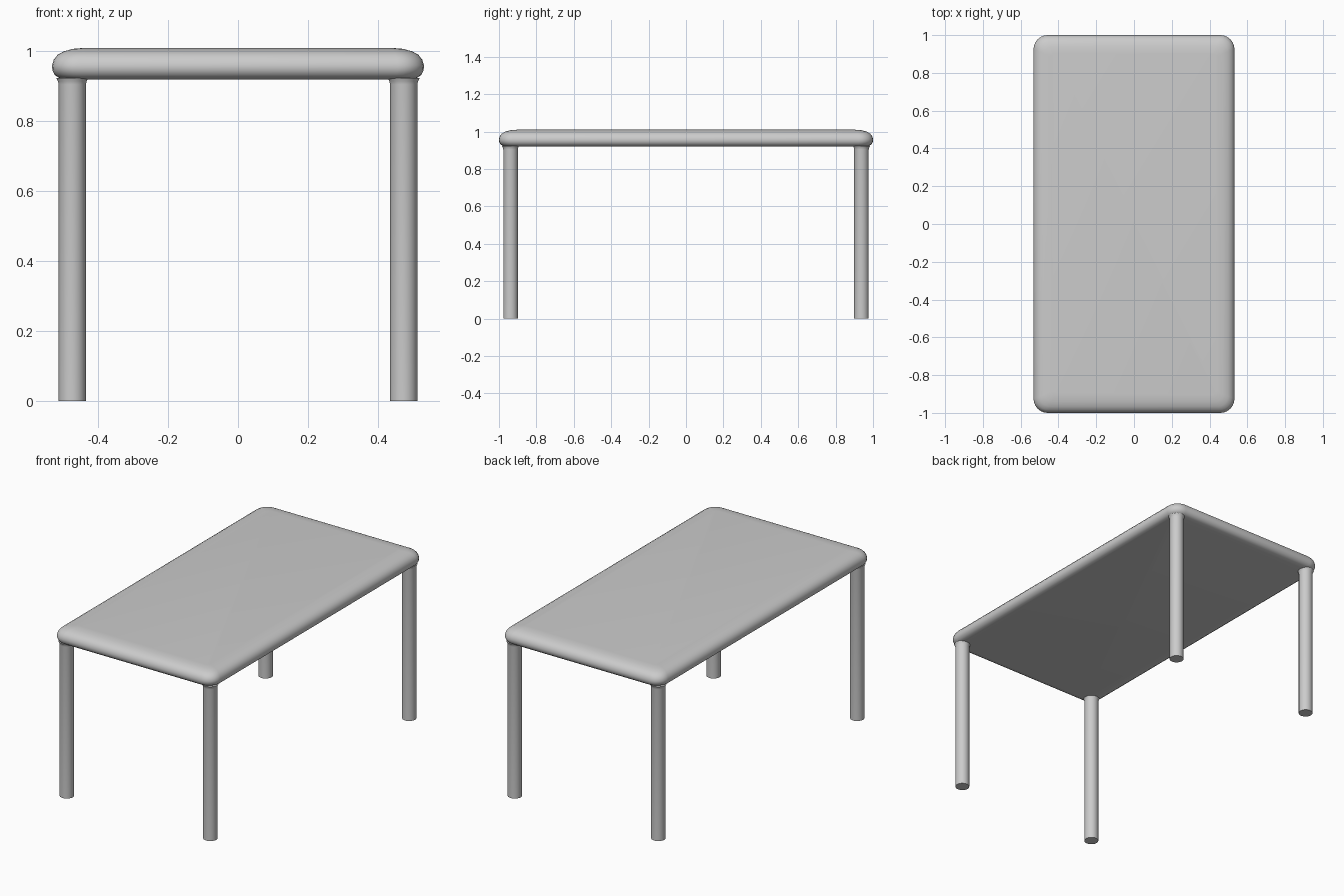
import bpy, bmesh, math

if "Cube" in bpy.data.objects:
    bpy.data.objects.remove(bpy.data.objects["Cube"])

HX, HY, CORNER = 0.532, 1.0, 0.075


def loop_points(inset, z, steps=6):
    """Rounded rectangle, shrunk inward by inset."""
    r = max(CORNER - inset * 0.6, 0.02)
    cx, cy = HX - inset - r, HY - inset - r
    pts = []
    for q, (sx, sy) in enumerate([(1, 1), (-1, 1), (-1, -1), (1, -1)]):
        for i in range(steps + 1):
            a = math.pi / 2 * (q + i / steps)
            pts.append((sx * cx + r * math.cos(a), sy * cy + r * math.sin(a), z))
    return pts


def loft(name, rings):
    """Skin a stack of rings and cap both ends."""
    bm = bmesh.new()
    loops = [[bm.verts.new(p) for p in ring] for ring in rings]
    n = len(loops[0])
    for a, b in zip(loops, loops[1:]):
        for i in range(n):
            j = (i + 1) % n
            bm.faces.new((a[i], a[j], b[j], b[i]))
    bm.faces.new(loops[0][::-1])
    bm.faces.new(loops[-1])
    mesh = bpy.data.meshes.new(name)
    bm.to_mesh(mesh)
    bm.free()
    obj = bpy.data.objects.new(name, mesh)
    bpy.context.collection.objects.link(obj)
    bpy.ops.object.select_all(action='DESELECT')
    bpy.context.view_layer.objects.active = obj
    obj.select_set(True)
    bpy.ops.object.shade_smooth_by_angle(angle=math.radians(40))
    return obj


# Table top: (inset, height) profile of the soft rim, bottom to top
profile = [(0.045, 0.920), (0.022, 0.923), (0.008, 0.932), (0.001, 0.946),
           (0.0, 0.960), (0.005, 0.976), (0.016, 0.990), (0.034, 1.000),
           (0.06, 1.007), (0.095, 1.010)]
loft("table_top", [loop_points(d, z) for d, z in profile])

# Legs: round posts flaring slightly where they meet the top
leg_profile = [(0.039, 0.0), (0.039, 0.905), (0.041, 0.914), (0.046, 0.924)]
for sx, side in ((-1, "left"), (1, "right")):
    for sy, end in ((-1, "front"), (1, "back")):
        rings = [[(sx * 0.474 + r * math.cos(math.tau * i / 32),
                   sy * 0.938 + r * math.sin(math.tau * i / 32), z)
                  for i in range(32)] for r, z in leg_profile]
        loft(f"{end}_{side}_leg", rings)
